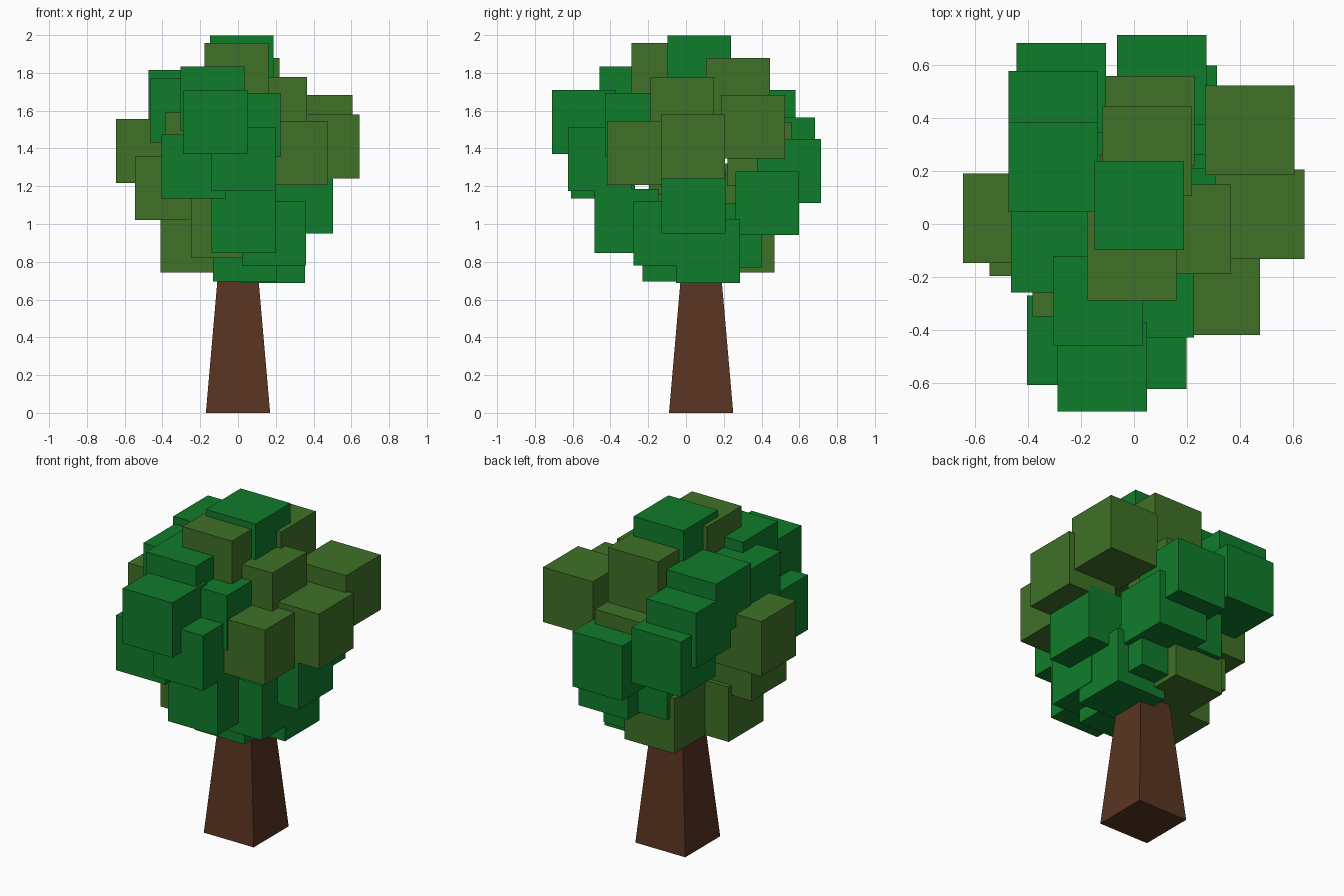
import bpy, bmesh
from mathutils import Matrix, Vector


def material(name, rgb):
    m = bpy.data.materials.new(name)
    m.diffuse_color = (*rgb, 1)
    return m


def finish(bm, name, mat):
    mesh = bpy.data.meshes.new(name)
    bm.to_mesh(mesh)
    bm.free()
    mesh.materials.append(mat)
    obj = bpy.data.objects.new(name, mesh)
    bpy.context.collection.objects.link(obj)


def foliage(name, mat, centres):
    bm = bmesh.new()
    for c in centres:
        bmesh.ops.create_cube(bm, size=0.338, matrix=Matrix.Translation(c))
    finish(bm, name, mat)


bark = material("bark", (0.10, 0.035, 0.015))
green = material("green_leaf", (0.005, 0.20, 0.025))
olive = material("olive_leaf", (0.05, 0.165, 0.02))

# Tapered square trunk, continuing up into the crown
bm = bmesh.new()
bmesh.ops.create_cube(bm, size=1)
for v in bm.verts:
    half, z = (0.17, 0) if v.co.z < 0 else (0.07, 1.15)
    sx, sy = (1 if v.co.x > 0 else -1), (1 if v.co.y > 0 else -1)
    v.co = Vector((sx * half, 0.08 + sy * half, z))
finish(bm, "trunk", bark)

# Green leaf blocks, crown top to bottom
foliage("green_foliage", green, [
    (0.02, 0.07, 1.83), (-0.135, -0.29, 1.665), (-0.305, 0.215, 1.645),
    (-0.295, -0.09, 1.60), (-0.12, -0.54, 1.54), (-0.305, 0.41, 1.54),
    (0.057, -0.26, 1.525), (-0.275, 0.515, 1.395), (0.03, -0.455, 1.345),
    (-0.235, -0.44, 1.305), (0.105, 0.545, 1.28), (0.333, 0.04, 1.12),
    (-0.05, 0.33, 1.12), (0.145, 0.43, 1.11), (0.03, -0.315, 1.015),
    (0.19, -0.11, 0.95), (0.11, 0.233, 0.94), (0.037, -0.06, 0.865),
    (0.187, 0.117, 0.857),
])

# Olive leaf blocks, crown top to bottom
foliage("olive_foliage", olive, [
    (-0.008, -0.12, 1.79), (0.05, 0.275, 1.71), (0.197, -0.02, 1.61),
    (0.437, 0.355, 1.515), (-0.215, -0.18, 1.42), (0.475, 0.037, 1.41),
    (-0.478, 0.022, 1.387), (0.307, -0.25, 1.375), (0.06, 0.39, 1.37),
    (-0.377, -0.027, 1.19), (0.04, 0.095, 1.15), (-0.08, -0.10, 0.99),
    (-0.24, 0.0, 0.912), (-0.08, 0.30, 0.912),
])
